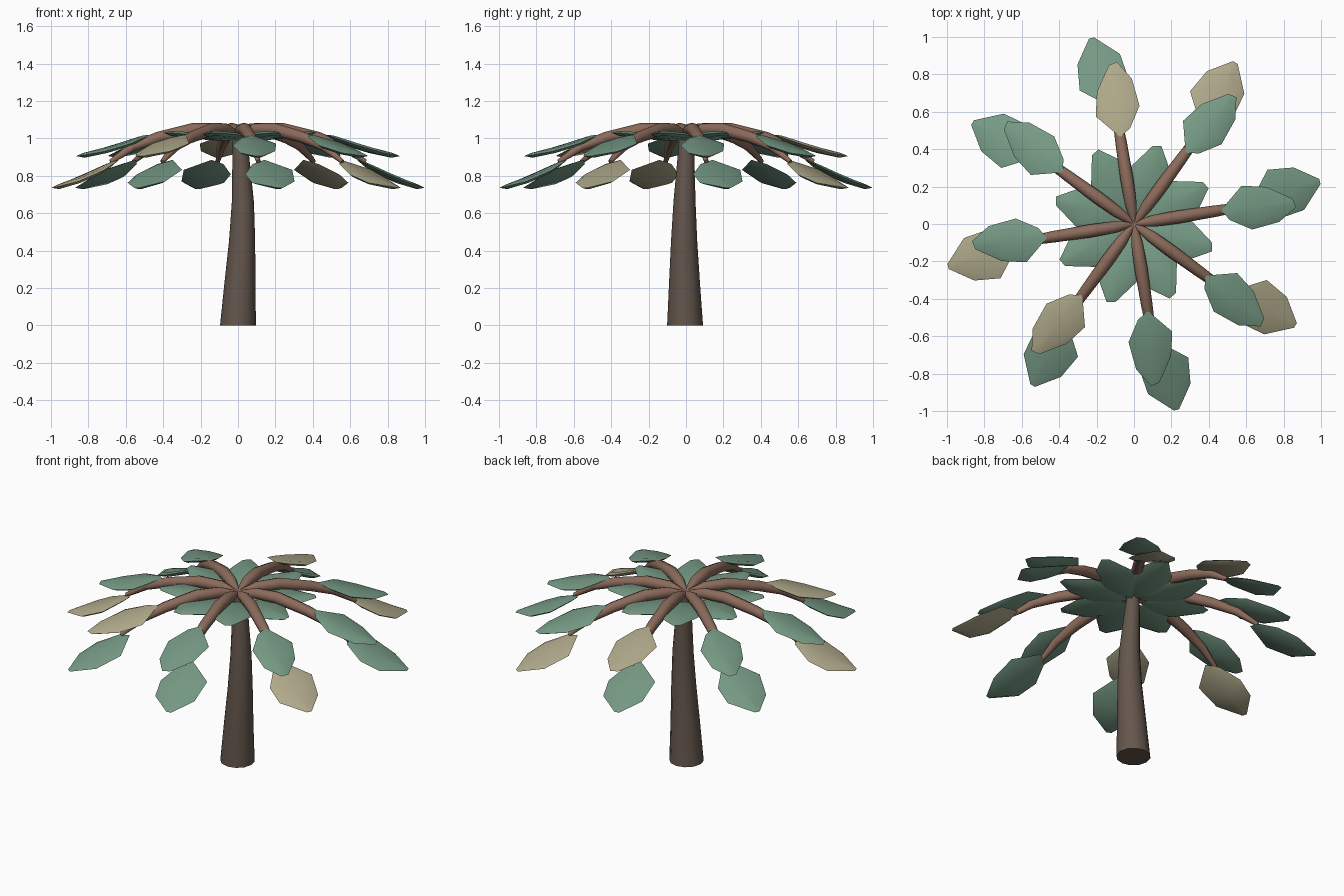
import bpy
import bmesh
from math import radians
from mathutils import Matrix, Vector

default_cube = bpy.data.objects.get("Cube")
if default_cube:
    bpy.data.objects.remove(default_cube, do_unlink=True)


def make_material(name, red, green, blue):
    linear = [((c / 255 + 0.055) / 1.055) ** 2.4 for c in (red, green, blue)]
    material = bpy.data.materials.new(name)
    material.use_nodes = True
    material.diffuse_color = (*linear, 1)
    shader = material.node_tree.nodes["Principled BSDF"]
    shader.inputs["Base Color"].default_value = (*linear, 1)
    shader.inputs["Roughness"].default_value = 0.9
    return material


leaf_green = make_material("leaf green", 118, 154, 133)
dry_beige = make_material("dry leaf beige", 176, 170, 139)
branch_brown = make_material("branch brown", 140, 107, 91)
trunk_brown = make_material("trunk brown", 100, 86, 76)


def finish(bm, name, material, angle=0.0, sharp=40):
    """Turn a bmesh into a smooth shaded object, spun about the trunk axis."""
    bmesh.ops.recalc_face_normals(bm, faces=bm.faces)
    bm.transform(Matrix.Rotation(radians(angle), 4, "Z"))
    mesh = bpy.data.meshes.new(name)
    bm.to_mesh(mesh)
    bm.free()
    mesh.materials.append(material)
    obj = bpy.data.objects.new(name, mesh)
    bpy.context.collection.objects.link(obj)
    bpy.ops.object.select_all(action="DESELECT")
    obj.select_set(True)
    bpy.context.view_layer.objects.active = obj
    bpy.ops.object.shade_smooth_by_angle(angle=radians(sharp))
    return obj


def bridge(bm, lower, upper):
    count = len(lower)
    for i in range(count):
        j = (i + 1) % count
        bm.faces.new((lower[i], lower[j], upper[j], upper[i]))


def make_tube(name, path, material, sides, angle=0.0):
    """Tapered tube through (centre, radius) stations."""
    bm = bmesh.new()
    centres = [Vector(point) for point, radius in path]
    rings = []
    for i, (point, radius) in enumerate(path):
        before, after = centres[max(i - 1, 0)], centres[min(i + 1, len(path) - 1)]
        along = (after - before).normalized()
        if i == 0 and abs(along.z) > 0.9:
            along = Vector((0, 0, 1))  # flat foot on the ground
        side = along.cross(Vector((0, 1, 0))).normalized()
        spin = Matrix.Rotation(radians(360 / sides), 3, along)
        ring = []
        for _ in range(sides):
            ring.append(bm.verts.new(centres[i] + side * radius))
            side = spin @ side
        rings.append(ring)
    for lower, upper in zip(rings, rings[1:]):
        bridge(bm, lower, upper)
    bm.faces.new(rings[0])
    bm.faces.new(rings[-1])
    return finish(bm, name, material, angle, sharp=50)


def make_leaf(name, outline, height, material, angle):
    """Thin bevelled leaf following a height curve along its length."""
    bm = bmesh.new()
    middle = sum((Vector(p) for p in outline), Vector((0, 0))) / len(outline)

    def ring(scale, lift):
        points = [middle + (Vector(p) - middle) * scale for p in outline]
        return [bm.verts.new((p.x, p.y, height(p.x) + lift)) for p in points]

    rim = ring(1, 0)
    for thickness in (0.013, -0.013):
        face_ring = ring(0.78, thickness)
        bridge(bm, rim, face_ring)
        centre = bm.verts.new((*middle, height(middle.x) + thickness * 1.2))
        for i, vert in enumerate(face_ring):
            bm.faces.new((vert, face_ring[(i + 1) % len(face_ring)], centre))
    return finish(bm, name, material, angle)


def droop(root, tip, root_z, tip_z, power):
    """Height curve that falls quickly, then flattens toward the tip."""
    def height(x):
        t = min(max((tip - x) / (tip - root), 0), 1)
        return tip_z + (root_z - tip_z) * t ** power
    return height


# Leaning trunk
make_tube("trunk", [
    ((0, -0.005, 0), 0.096),
    ((0.01, -0.008, 0.22), 0.083),
    ((0.022, -0.01, 0.45), 0.07),
    ((0.026, -0.008, 0.66), 0.059),
    ((0.015, 0, 0.9), 0.045),
    ((0.005, 0, 1.03), 0.035),
], trunk_brown, 12)

# Shared shapes, laid out along +x
branch_path = [
    ((0, 0, 1.025), 0.014),
    ((0.11, 0, 1.048), 0.032),
    ((0.24, 0, 1.048), 0.035),
    ((0.43, 0, 1.005), 0.031),
    ((0.57, 0, 0.955), 0.025),
    ((0.69, 0, 0.875), 0.012),
]
upper_outline = [(0.47, 0), (0.6, 0.112), (0.73, 0.085), (0.86, 0),
                 (0.87, -0.045), (0.77, -0.11), (0.62, -0.128), (0.51, -0.06)]
outer_outline = [(0.65, 0.04), (0.75, 0.175), (0.89, 0.165), (1.016, 0.083),
                 (1.018, 0.054), (0.91, -0.068), (0.8, -0.088), (0.69, -0.03)]
crown_outline = [(x - 0.43, y) for x, y in upper_outline]

upper_height = droop(0.47, 0.87, 1.02, 0.905, 1.4)
outer_height = droop(0.65, 1.02, 0.885, 0.735, 1.4)
crown_height = droop(0.04, 0.44, 0.995, 1.03, 1)

# Eight branches, each with two hanging leaves and a crown leaf beside it
for i in range(8):
    angle = 9 + 45 * i
    make_tube(f"branch_{i}", branch_path, branch_brown, 8, angle)
    make_leaf(f"upper_leaf_{i}", upper_outline, upper_height,
              dry_beige if i in (2, 5) else leaf_green, angle)
    make_leaf(f"outer_leaf_{i}", outer_outline, outer_height,
              dry_beige if i in (1, 4, 7) else leaf_green, angle)
    make_leaf(f"crown_leaf_{i}", crown_outline, crown_height,
              leaf_green, angle + 22.5)
